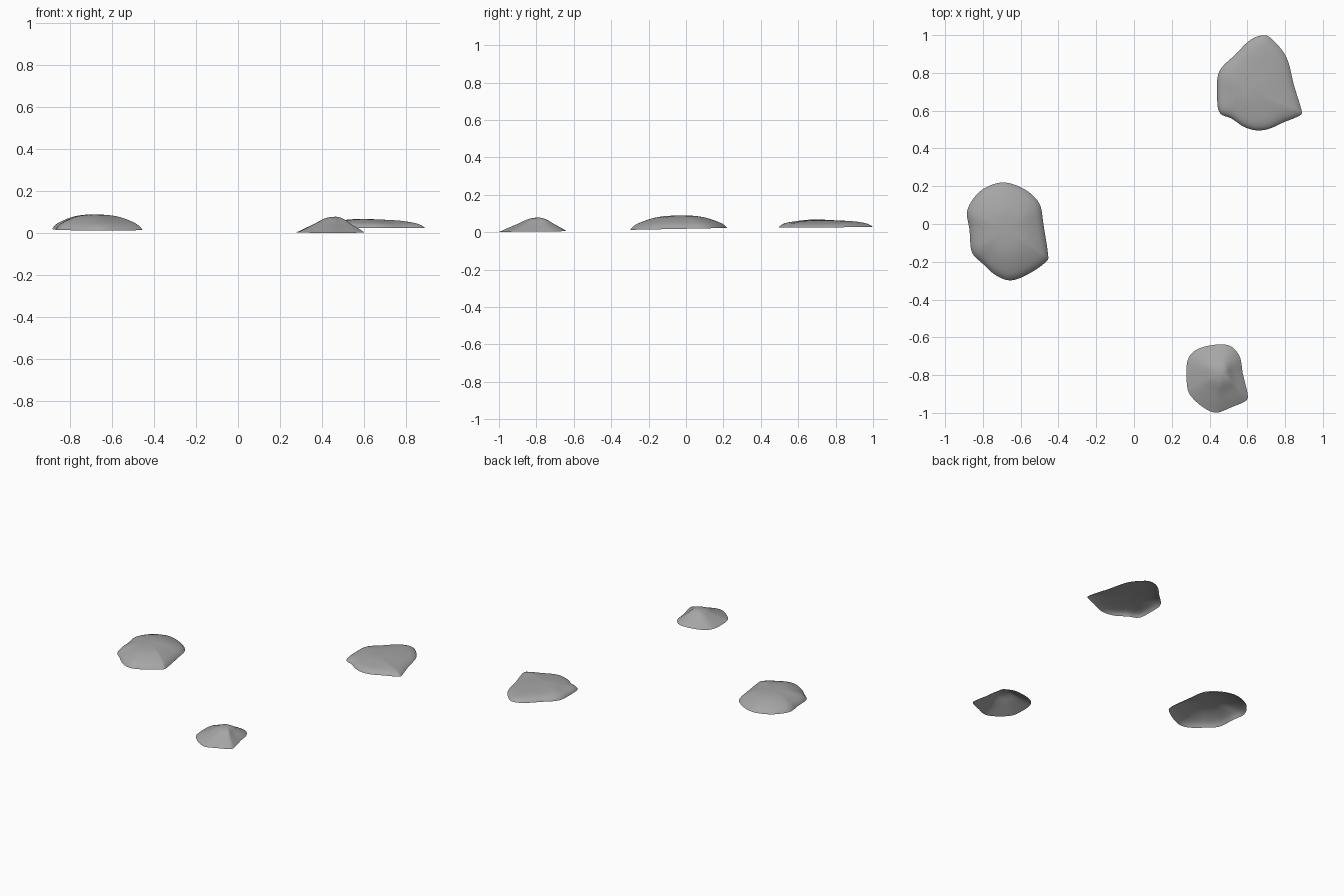
import bpy
import bmesh
from mathutils import Vector, noise

cube = bpy.data.objects.get("Cube")
if cube:
    bpy.data.objects.remove(cube, do_unlink=True)

stone = bpy.data.materials.new("stone grey")
stone.use_nodes = True
GREY = (0.38, 0.38, 0.38, 1.0)
stone.diffuse_color = GREY
bsdf = next(n for n in stone.node_tree.nodes if n.type == 'BSDF_PRINCIPLED')
bsdf.inputs["Base Color"].default_value = GREY
bsdf.inputs["Roughness"].default_value = 0.9


def smooth_loop(points, steps=3):
    """Closed smooth curve running through the outline points."""
    pts = [Vector(p) for p in points]
    count = len(pts)
    loop = []
    for i in range(count):
        a, b, c, d = (pts[(i + k) % count] for k in (-1, 0, 1, 2))
        for s in range(steps):
            t = s / steps
            loop.append(b + (c - a) * t / 2
                        + (a * 2 - b * 5 + c * 4 - d) * t ** 2 / 2
                        + (b * 3 - a - c * 3 + d) * t ** 3 / 2)
    return loop


def make_stone(name, outline, peak, top, rim, tilt, profile, lump):
    """Open-bottomed shell: the outline shrinks towards the peak ring by ring."""
    peak = Vector(peak)
    loop = smooth_loop(outline)
    bm = bmesh.new()
    apex = bm.verts.new((peak.x, peak.y, top))
    previous = None
    for t, height in profile:
        ring = []
        for edge in loop:
            p = peak.lerp(edge, t)
            base = rim + tilt * (edge.y - peak.y)
            z = base + (top - base) * height
            # gentle unevenness that fades out at the peak and the rim
            z += lump * 4 * t * (1 - t) * noise.noise(Vector((p.x, p.y, 0)) * 9)
            ring.append(bm.verts.new((p.x, p.y, z)))
        for i in range(len(ring)):
            j = (i + 1) % len(ring)
            if previous:
                bm.faces.new((previous[i], ring[i], ring[j], previous[j]))
            else:
                bm.faces.new((apex, ring[i], ring[j]))
        previous = ring
    # outlines run clockwise, so turn the faces outwards
    bmesh.ops.reverse_faces(bm, faces=bm.faces[:])
    for face in bm.faces:
        face.smooth = True
    mesh = bpy.data.meshes.new(name)
    bm.to_mesh(mesh)
    bm.free()
    mesh.materials.append(stone)
    obj = bpy.data.objects.new(name, mesh)
    bpy.context.collection.objects.link(obj)
    subsurf = obj.modifiers.new("rounding", 'SUBSURF')
    subsurf.levels = subsurf.render_levels = 1


# Large domed stone
make_stone(
    "large_stone",
    [(-.68, .22), (-.58, .185), (-.5, .11), (-.48, 0), (-.455, -.16),
     (-.465, -.2), (-.55, -.26), (-.65, -.3), (-.735, -.27), (-.8, -.21),
     (-.86, -.15), (-.87, -.03), (-.885, .07), (-.83, .16), (-.76, .205)],
    peak=(-.68, -.03), top=.09, rim=.018, tilt=.02, lump=.002,
    profile=[(.15, .99), (.35, .95), (.55, .82), (.72, .62), (.85, .44),
             (.94, .26), (1, 0)])

# Flat stone
make_stone(
    "flat_stone",
    [(.69, 1), (.74, .97), (.81, .88), (.845, .74), (.885, .61),
     (.88, .575), (.795, .54), (.72, .505), (.65, .495), (.58, .515),
     (.515, .56), (.45, .59), (.44, .7), (.45, .81), (.535, .895),
     (.615, .975)],
    peak=(.58, .72), top=.067, rim=.026, tilt=.005, lump=.005,
    profile=[(.15, .99), (.35, .95), (.55, .86), (.72, .73), (.86, .56),
             (.95, .33), (1, 0)])

# Small peaked stone
make_stone(
    "small_stone",
    [(.5, -.64), (.56, -.7), (.575, -.79), (.6, -.89), (.595, -.935),
     (.515, -.97), (.435, -1), (.365, -.97), (.3, -.91), (.28, -.85),
     (.28, -.735), (.315, -.675), (.39, -.645)],
    peak=(.465, -.79), top=.079, rim=.004, tilt=.01, lump=.004,
    profile=[(.1, .98), (.2, .94), (.32, .84), (.45, .65), (.6, .46),
             (.75, .3), (.9, .12), (1, 0)])
